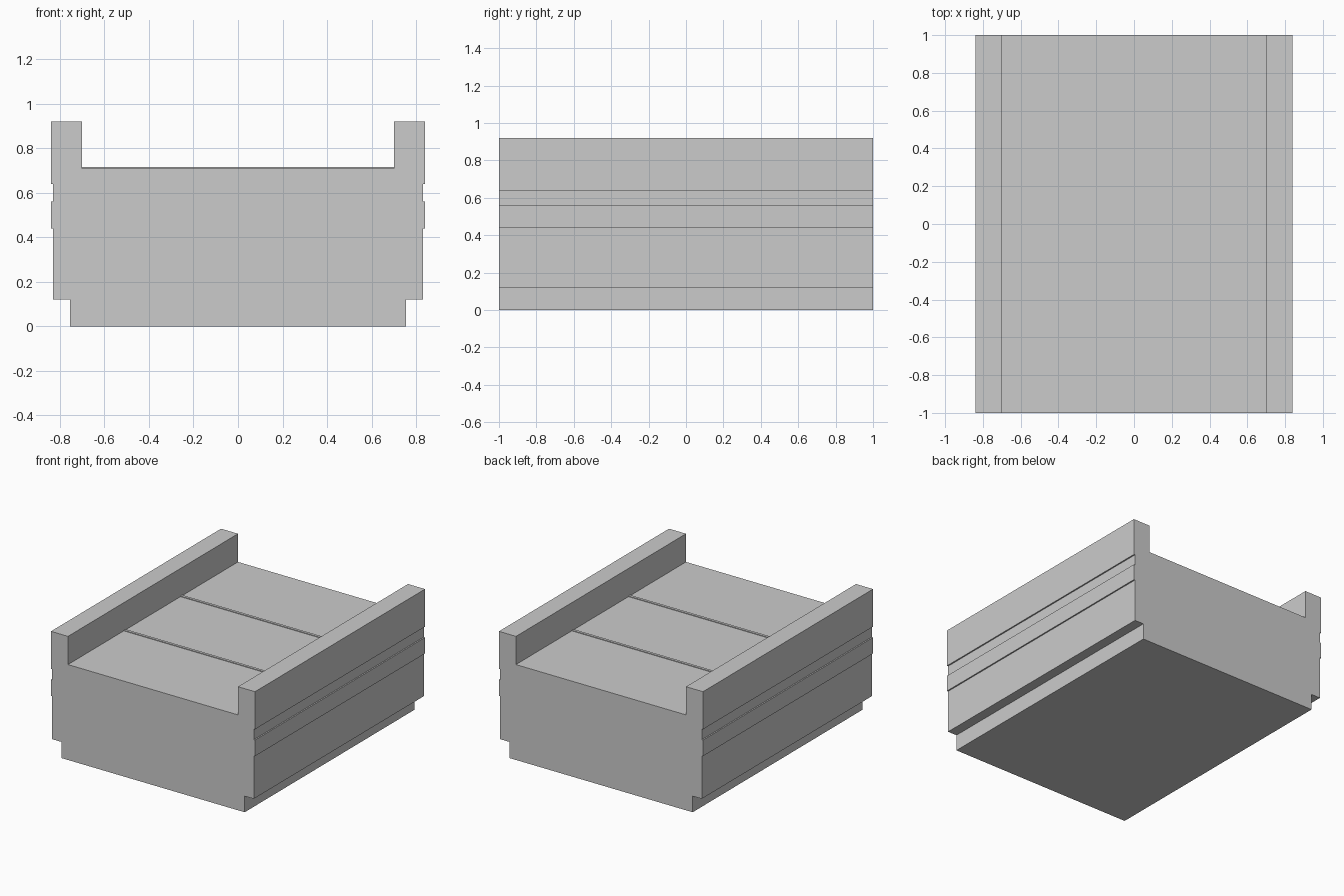
import bpy, bmesh

if "Cube" in bpy.data.objects:
    bpy.data.objects.remove(bpy.data.objects["Cube"])

LENGTH = 2.0


def extrude_profile(name, half):
    """Mirror a half profile (x, z) about x = 0 and extrude it along y."""
    outline = half + [(-x, z) for x, z in reversed(half)]
    bm = bmesh.new()
    face = bm.faces.new([bm.verts.new((x, -LENGTH / 2, z)) for x, z in outline])
    new = bmesh.ops.extrude_face_region(bm, geom=[face])["geom"]
    verts = [g for g in new if isinstance(g, bmesh.types.BMVert)]
    bmesh.ops.translate(bm, verts=verts, vec=(0, LENGTH, 0))
    bmesh.ops.recalc_face_normals(bm, faces=bm.faces)
    mesh = bpy.data.meshes.new(name)
    bm.to_mesh(mesh)
    bm.free()
    obj = bpy.data.objects.new(name, mesh)
    bpy.context.collection.objects.link(obj)
    return obj


def box(name, center, size):
    bpy.ops.mesh.primitive_cube_add(size=1, location=center)
    obj = bpy.context.object
    obj.name = name
    obj.scale = size
    return obj


# Bridge deck body: narrow foot, stepped side bands and raised parapets
extrude_profile("deck_body", [
    (0.755, 0.0), (0.755, 0.12), (0.83, 0.12), (0.83, 0.44),
    (0.84, 0.44), (0.84, 0.56), (0.83, 0.56), (0.83, 0.64),
    (0.84, 0.64), (0.84, 0.92), (0.70, 0.92), (0.70, 0.71),
])

# Thin joint strips across the deck
for i, y in enumerate((-1 / 3, 1 / 3)):
    box(f"joint_strip_{i + 1}", (0, y, 0.71), (1.4, 0.02, 0.01))
